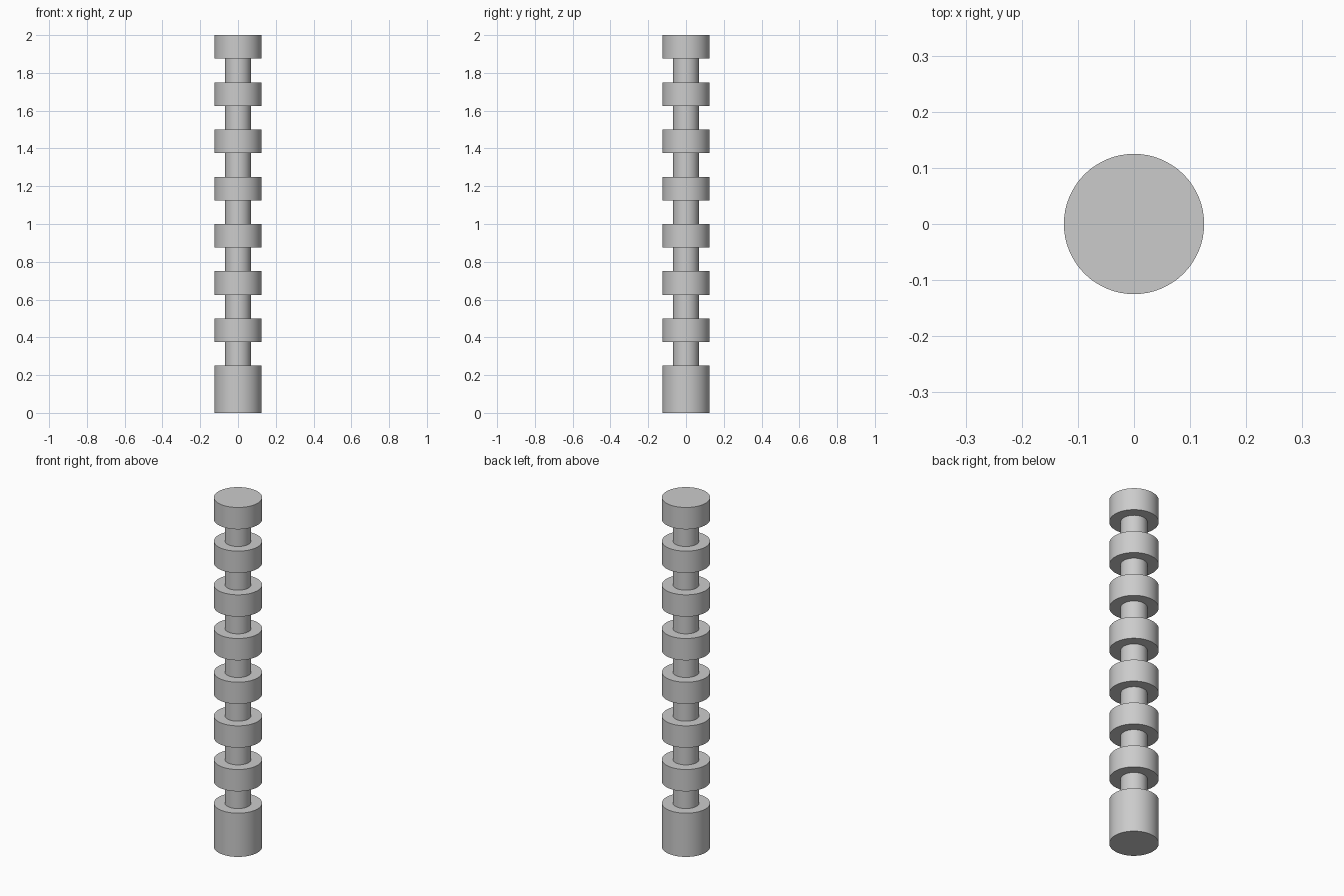
import bpy
import bmesh
import math

if "Cube" in bpy.data.objects:
    bpy.data.objects.remove(bpy.data.objects["Cube"])

R_RING, R_NECK = 0.125, 0.068
PITCH, RINGS, SIDES = 0.25, 8, 64

# Half profile: tall base, then alternating necks and rings
profile = [(0, 0), (R_RING, 0), (R_RING, PITCH)]
for i in range(1, RINGS):
    z = i * PITCH
    profile += [(R_NECK, z), (R_NECK, z + PITCH / 2),
                (R_RING, z + PITCH / 2), (R_RING, z + PITCH)]
profile.append((0, RINGS * PITCH))

# Turn the profile around the z axis
bm = bmesh.new()
verts = [bm.verts.new((r, 0, z)) for r, z in profile]
edges = [bm.edges.new(pair) for pair in zip(verts, verts[1:])]
bmesh.ops.spin(bm, geom=verts + edges, cent=(0, 0, 0), axis=(0, 0, 1),
               angle=math.tau, steps=SIDES, use_duplicate=False)
bmesh.ops.remove_doubles(bm, verts=bm.verts, dist=1e-4)
bmesh.ops.recalc_face_normals(bm, faces=bm.faces)

mesh = bpy.data.meshes.new("ringed_post")
bm.to_mesh(mesh)
bm.free()
post = bpy.data.objects.new("ringed_post", mesh)
bpy.context.collection.objects.link(post)

# Smooth round walls with crisp ring edges
bpy.context.view_layer.objects.active = post
post.select_set(True)
bpy.ops.object.shade_smooth_by_angle(angle=math.radians(30))
